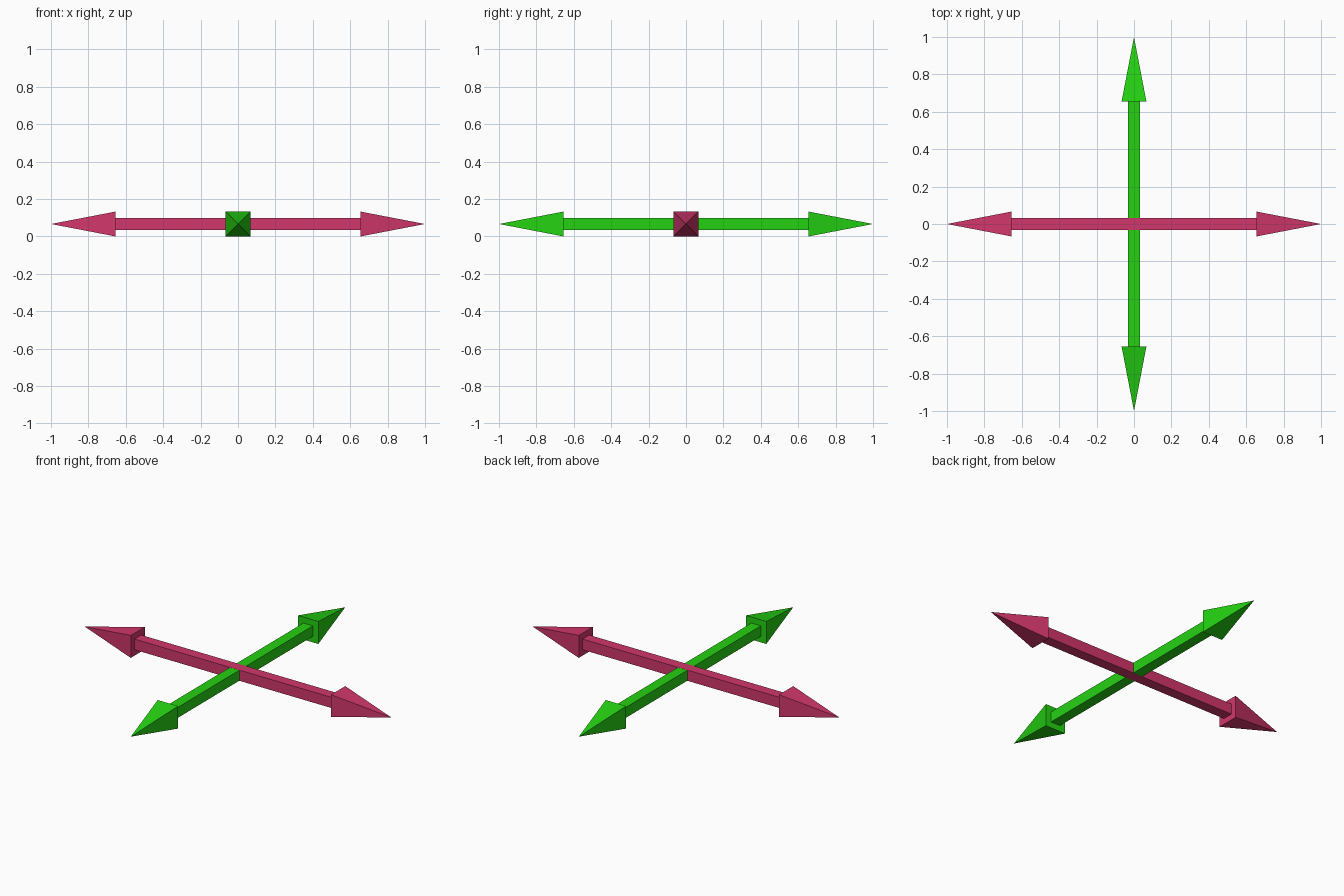
import bpy, bmesh, math
from mathutils import Matrix

if "Cube" in bpy.data.objects:
    bpy.data.objects.remove(bpy.data.objects["Cube"])

HEAD = 0.0665    # half width of arrow head, also axis height
NECK = 0.654     # where the head starts


def material(name, rgb):
    m = bpy.data.materials.new(name)
    m.diffuse_color = (*rgb, 1)
    m.use_nodes = True
    m.node_tree.nodes["Principled BSDF"].inputs["Base Color"].default_value = m.diffuse_color
    return m


def finish(name, bm, mat, angle):
    # turn the x-aligned part to its direction and lift it to the axis height
    bm.transform(Matrix.Translation((0, 0, HEAD)) @ Matrix.Rotation(angle, 4, 'Z'))
    bmesh.ops.recalc_face_normals(bm, faces=bm.faces)
    me = bpy.data.meshes.new(name)
    bm.to_mesh(me)
    bm.free()
    me.materials.append(mat)
    bpy.context.collection.objects.link(bpy.data.objects.new(name, me))


def shaft(name, mat, angle, half):
    bm = bmesh.new()
    bmesh.ops.create_cube(bm, size=2, matrix=Matrix.Diagonal((NECK, half, half, 1)))
    finish(name, bm, mat, angle)


def head(name, mat, angle):
    # square pyramid with a closed base, tip at x = 1
    bm = bmesh.new()
    base = [bm.verts.new((NECK, y * HEAD, z * HEAD))
            for y, z in ((-1, -1), (1, -1), (1, 1), (-1, 1))]
    tip = bm.verts.new((1, 0, 0))
    bm.faces.new(base)
    for i in range(4):
        bm.faces.new((base[i], base[(i + 1) % 4], tip))
    finish(name, bm, mat, angle)


red = material("raspberry red", (0.64, 0.038, 0.147))
green = material("bright green", (0.018, 0.64, 0.006))

# two crossed double-headed arrows; the red shaft is a hair thicker so it shows at the crossing
for label, mat, angle, half in (("red", red, 0, 0.0315), ("green", green, math.pi / 2, 0.031)):
    shaft(label + "_arrow_shaft", mat, angle, half)
    head(label + "_arrow_head_a", mat, angle)
    head(label + "_arrow_head_b", mat, angle + math.pi)
